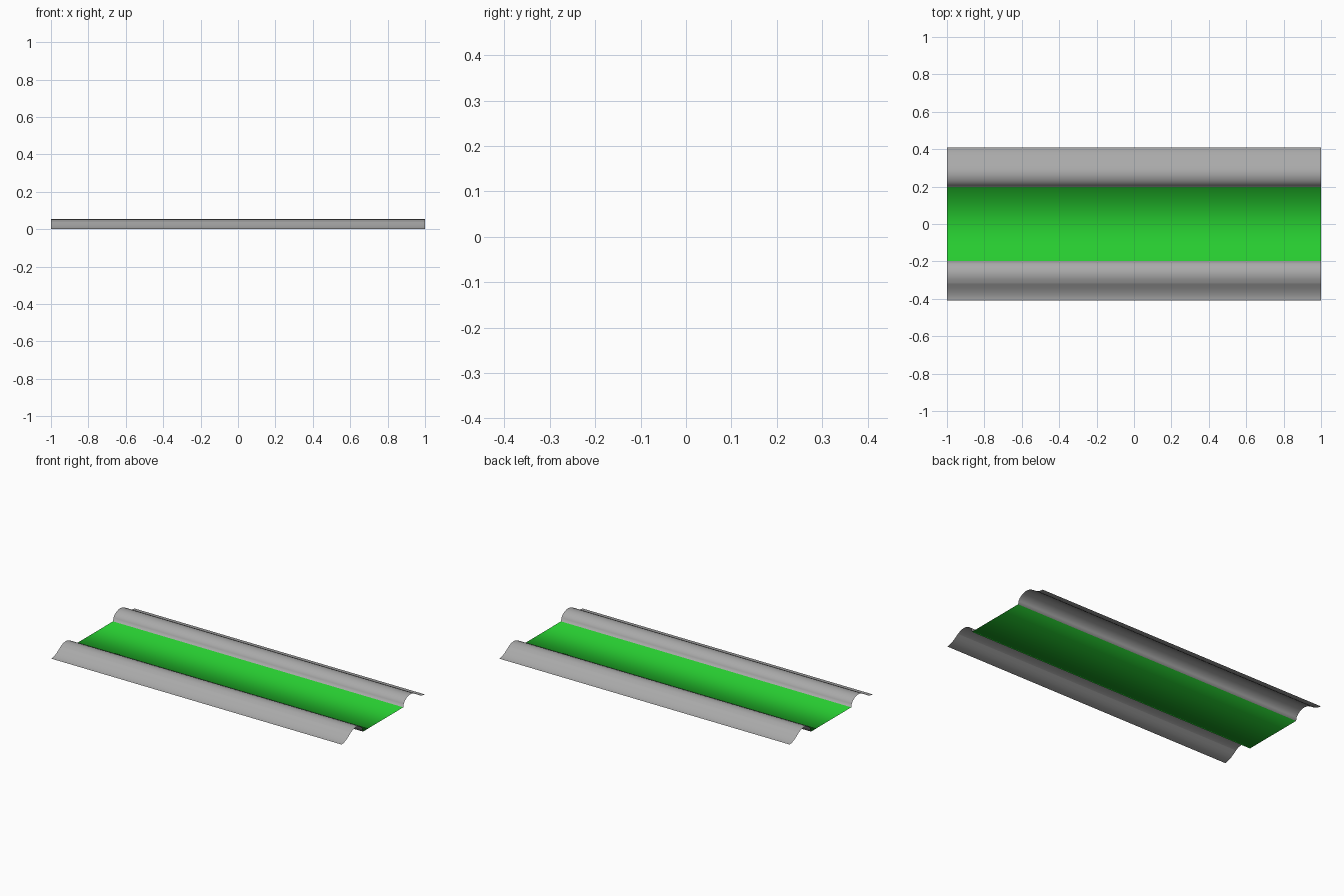
import bpy, bmesh

if "Cube" in bpy.data.objects:
    bpy.data.objects.remove(bpy.data.objects["Cube"])

def material(name, rgb):
    m = bpy.data.materials.new(name)
    m.diffuse_color = (*rgb, 1)
    m.use_nodes = True
    m.node_tree.nodes["Principled BSDF"].inputs["Base Color"].default_value = m.diffuse_color
    return m

# Half cross-section (y, z): flat bed edge, domed kerb, crease, flared outer lip
half = [(0.198, 0), (0.203, 0.02), (0.213, 0.034), (0.23, 0.046), (0.25, 0.053),
        (0.27, 0.055), (0.295, 0.051), (0.318, 0.040), (0.34, 0.025),
        (0.36, 0.013), (0.38, 0.005), (0.395, 0.001), (0.409, 0)]
CREASE_Y, BED_Y = 0.318, 0.198
profile = [(-y, z) for y, z in reversed(half)] + half

# Open sheet swept along x
bm = bmesh.new()
left = [bm.verts.new((-1, y, z)) for y, z in profile]
right = [bm.verts.new((1, y, z)) for y, z in profile]
for i in range(len(profile) - 1):
    f = bm.faces.new((left[i], right[i], right[i + 1], left[i + 1]))
    f.smooth = True
    # green bed in the middle, grey kerbs on both sides
    f.material_index = 0 if abs(f.calc_center_median().y) < BED_Y else 1

# Hard crease along the outer shoulder of each kerb
for e in bm.edges:
    if all(abs(abs(v.co.y) - CREASE_Y) < 1e-4 for v in e.verts):
        e.smooth = False

mesh = bpy.data.meshes.new("track_section")
bm.to_mesh(mesh)
bm.free()
mesh.materials.append(material("green bed", (0.02, 0.60, 0.03)))
mesh.materials.append(material("grey kerb", (0.40, 0.40, 0.40)))
obj = bpy.data.objects.new("track_section", mesh)
bpy.context.collection.objects.link(obj)
